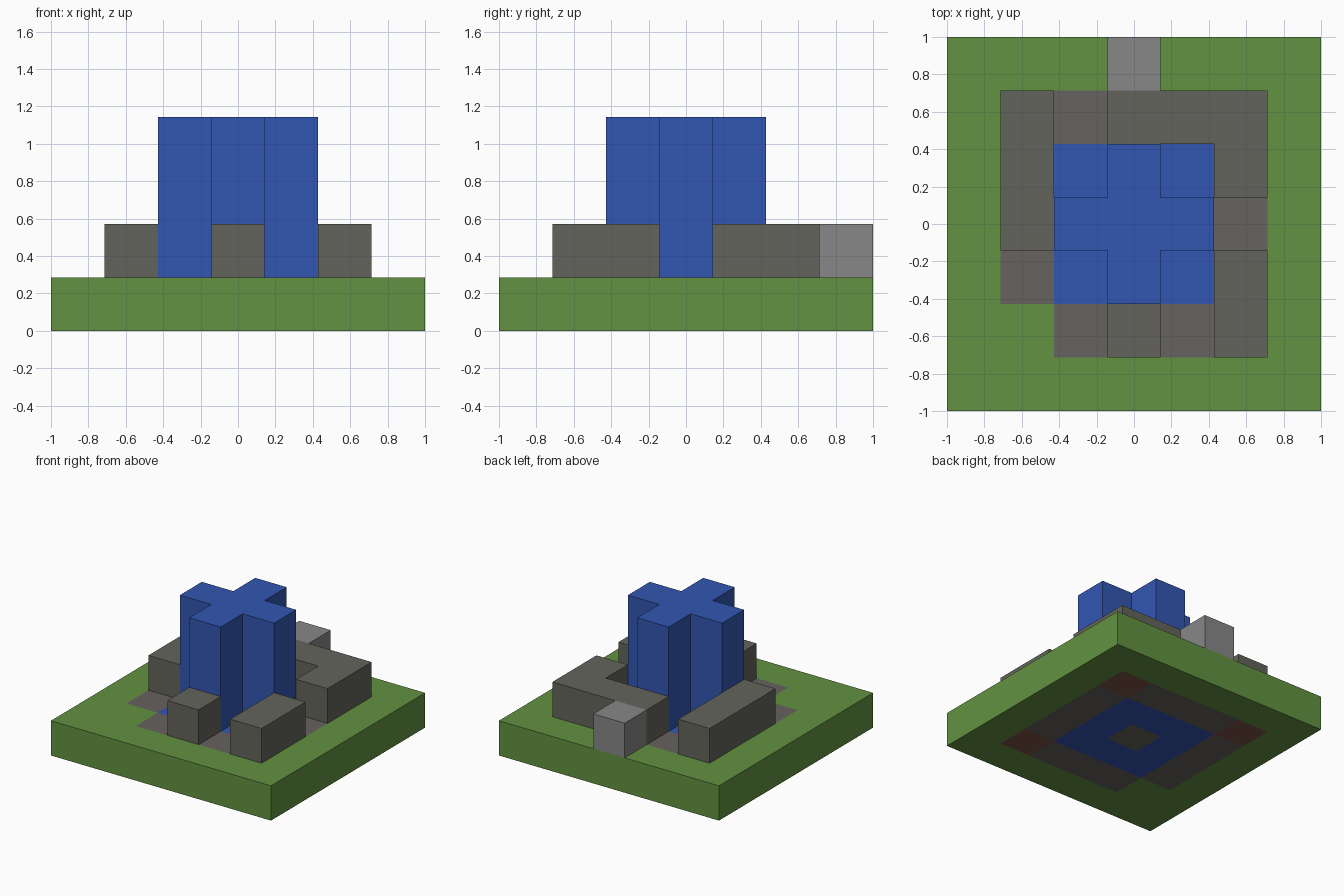
import bpy
import bmesh

cube = bpy.data.objects.get("Cube")
if cube:
    bpy.data.objects.remove(cube, do_unlink=True)

U = 2 / 7  # one grid cell


def material(name, rgb):
    linear = [((c / 255 + 0.055) / 1.055) ** 2.4 for c in rgb] + [1.0]
    mat = bpy.data.materials.new(name)
    mat.use_nodes = True
    mat.diffuse_color = linear
    mat.node_tree.nodes["Principled BSDF"].inputs["Base Color"].default_value = linear
    return mat


GRASS = material("grass green", (98, 146, 65))
BLUE = material("tower blue", (50, 86, 178))
STONE = material("wall stone grey", (100, 100, 92))
PAVING = material("paving grey", (102, 98, 95))
LIGHT = material("light grey", (135, 135, 135))
BROWN = material("foundation brown", (125, 83, 69))


def extrude_cells(name, cells, bottom, top, mats, rule=None):
    """Extrude a footprint of unit cells; the rule picks a material per cell."""
    bm = bmesh.new()
    for i, j in cells:
        corners = [(i - .5, j - .5), (i + .5, j - .5), (i + .5, j + .5), (i - .5, j + .5)]
        bm.faces.new([bm.verts.new((x * U, y * U, bottom * U)) for x, y in corners])
    bmesh.ops.remove_doubles(bm, verts=bm.verts, dist=0.001)
    result = bmesh.ops.extrude_face_region(bm, geom=bm.faces[:], use_keep_orig=True)
    raised = [v for v in result["geom"] if isinstance(v, bmesh.types.BMVert)]
    bmesh.ops.translate(bm, verts=raised, vec=(0, 0, (top - bottom) * U))
    bmesh.ops.recalc_face_normals(bm, faces=bm.faces[:])
    if rule:
        for f in bm.faces:
            if abs(f.normal.z) > 0.5:
                c = f.calc_center_median()
                f.material_index = mats.index(rule(round(c.x / U), round(c.y / U)))
    # Merge coplanar cells of the same colour
    bmesh.ops.dissolve_limit(bm, angle_limit=0.01, verts=bm.verts[:],
                             edges=bm.edges[:], delimit={'MATERIAL'})
    mesh = bpy.data.meshes.new(name)
    bm.to_mesh(mesh)
    bm.free()
    for m in mats:
        mesh.materials.append(m)
    obj = bpy.data.objects.new(name, mesh)
    bpy.context.collection.objects.link(obj)
    return obj


def ground_colour(i, j):
    ring = max(abs(i), abs(j))
    if ring == 3 or (i, j) == (-2, -2):
        return GRASS
    if ring == 0:
        return STONE
    if ring == 1:
        return BLUE
    return BROWN if abs(i) == abs(j) else PAVING


# Ground slab with paved court
span = range(-3, 4)
extrude_cells("ground_slab", [(i, j) for i in span for j in span], 0, 1,
              [GRASS, BLUE, STONE, PAVING, BROWN], ground_colour)

# Cross-shaped tower
extrude_cells("tower", [(0, 0), (1, 0), (-1, 0), (0, 1), (0, -1)], 1, 4, [BLUE])

# Broken ring wall
walls = {
    "right_wall": [(-2, 0), (-2, 1), (-2, 2)],
    "back_corner_wall": [(0, 2), (1, 2), (2, 2), (2, 1)],
    "left_wall": [(2, -1), (2, -2)],
    "front_block": [(0, -2)],
}
for name, cells in walls.items():
    extrude_cells(name, cells, 1, 2, [STONE])

# Pale block at the back edge
extrude_cells("back_block", [(0, 3)], 1, 2, [LIGHT])
